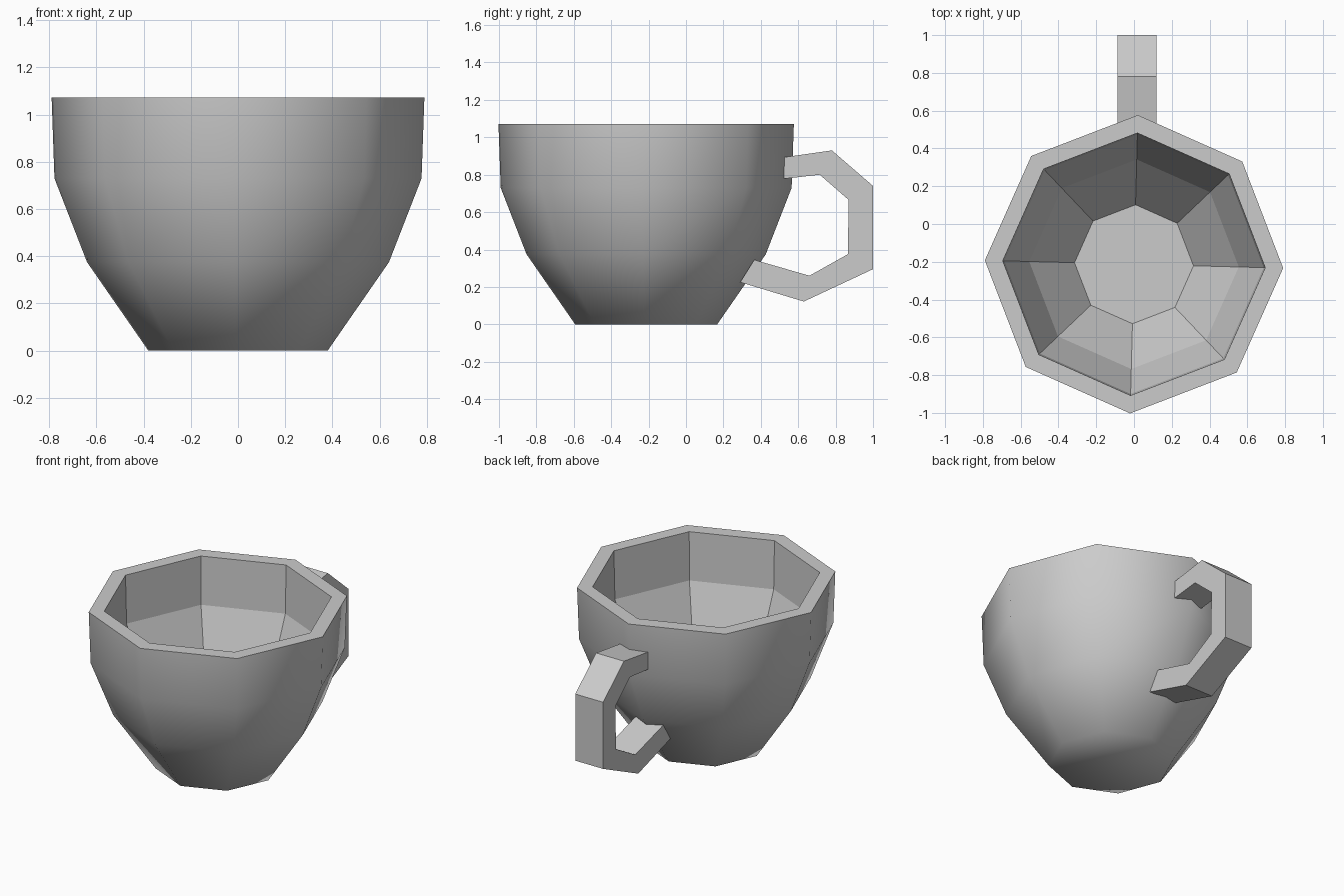
import bpy, bmesh, math

if "Cube" in bpy.data.objects:
    bpy.data.objects.remove(bpy.data.objects["Cube"])

SIDES = 8
CENTRE_Y = -0.213
TURN = math.radians(88.5)


def finish(bm, name):
    bmesh.ops.recalc_face_normals(bm, faces=bm.faces)
    mesh = bpy.data.meshes.new(name)
    bm.to_mesh(mesh)
    bm.free()
    obj = bpy.data.objects.new(name, mesh)
    bpy.context.collection.objects.link(obj)
    return obj


# Cup: octagonal profile (radius, height) from the base, over the rim, to the inner floor
profile = [(0.38, 0.0), (0.64, 0.375), (0.778, 0.73), (0.79, 1.072),
           (0.695, 1.072), (0.687, 0.75), (0.555, 0.41), (0.315, 0.08)]
RIM = 3
bm = bmesh.new()
rings = []
for r, z in profile:
    rings.append([bm.verts.new((r * math.cos(TURN + i * math.tau / SIDES),
                                CENTRE_Y + r * math.sin(TURN + i * math.tau / SIDES), z))
                  for i in range(SIDES)])
for k in range(len(rings) - 1):
    for i in range(SIDES):
        j = (i + 1) % SIDES
        face = bm.faces.new((rings[k][i], rings[k][j], rings[k + 1][j], rings[k + 1][i]))
        face.smooth = k < RIM
base = bm.faces.new(rings[0])
base.smooth = True
bm.faces.new(rings[-1])

# Smooth outside, crisp rim
for i in range(SIDES):
    bm.edges.get((rings[RIM][i], rings[RIM][(i + 1) % SIDES])).smooth = False
finish(bm, "cup")

# Handle: pairs of outer and inner (y, z) points, given width along x
sections = [((0.50, 0.89), (0.495, 0.775)), ((0.78, 0.93), (0.715, 0.80)),
            ((1.0, 0.74), (0.87, 0.665)), ((1.0, 0.295), (0.865, 0.375)),
            ((0.63, 0.122), (0.66, 0.26)), ((0.29, 0.225), (0.365, 0.345))]
bm = bmesh.new()
loops = []
for (oy, oz), (iy, iz) in sections:
    loops.append([bm.verts.new(p) for p in ((-0.088, oy, oz), (0.118, oy, oz),
                                            (0.118, iy, iz), (-0.088, iy, iz))])
for a, b in zip(loops, loops[1:]):
    for i in range(4):
        j = (i + 1) % 4
        bm.faces.new((a[i], a[j], b[j], b[i]))
bm.faces.new(loops[0])
bm.faces.new(loops[-1])
finish(bm, "handle")
